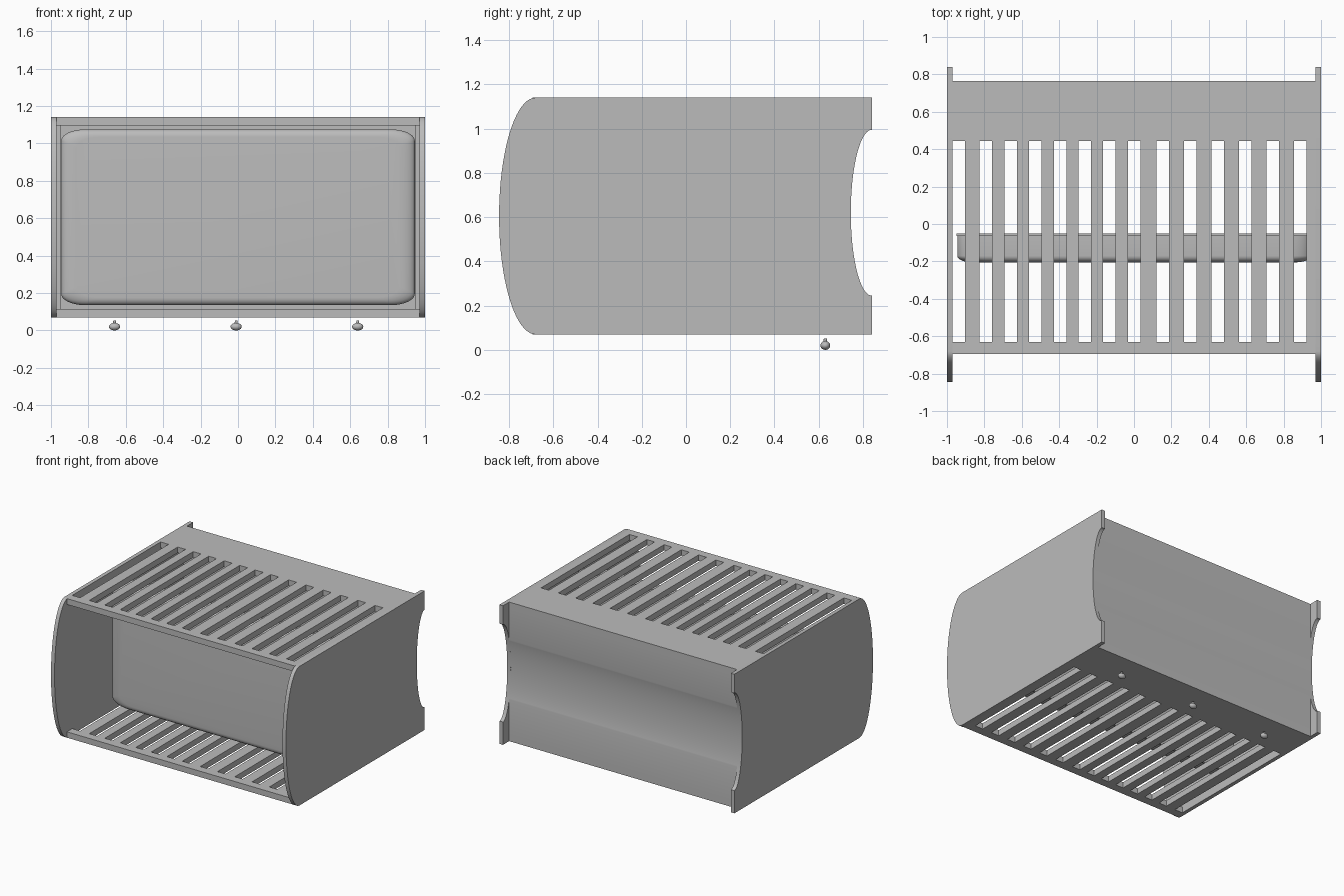
import bpy, bmesh, math

old = bpy.data.objects.get("Cube")
if old:
    bpy.data.objects.remove(old)

grey = bpy.data.materials.new("plain grey")
grey.use_nodes = True
grey.diffuse_color = (0.5, 0.5, 0.5, 1)
grey.node_tree.nodes["Principled BSDF"].inputs["Base Color"].default_value = (0.5, 0.5, 0.5, 1)

LOW, HIGH, WALL, SIDE = 0.07, 1.14, 0.045, 0.97
MID = (LOW + HIGH) / 2


def finish(name, bm):
    bmesh.ops.recalc_face_normals(bm, faces=bm.faces)
    mesh = bpy.data.meshes.new(name)
    bm.to_mesh(mesh)
    bm.free()
    obj = bpy.data.objects.new(name, mesh)
    bpy.context.collection.objects.link(obj)
    mesh.materials.append(grey)
    bpy.ops.object.select_all(action='DESELECT')
    obj.select_set(True)
    bpy.context.view_layer.objects.active = obj
    bpy.ops.object.shade_smooth_by_angle(angle=math.radians(30))
    return obj


def extrude_profile(name, points, x0, x1):
    """Extrude a (y, z) outline along x."""
    bm = bmesh.new()
    face = bm.faces.new([bm.verts.new((x0, y, z)) for y, z in points])
    moved = bmesh.ops.extrude_face_region(bm, geom=[face])["geom"]
    verts = [v for v in moved if isinstance(v, bmesh.types.BMVert)]
    bmesh.ops.translate(bm, verts=verts, vec=(x1 - x0, 0, 0))
    return finish(name, bm)


def arc(cy, cz, ry, rz, a0, a1, steps=40):
    angles = [math.radians(a0 + (a1 - a0) * i / steps) for i in range(steps + 1)]
    return [(cy + ry * math.cos(a), cz + rz * math.sin(a)) for a in angles]


# Side plates: bowed front edge, scooped rear edge
side = arc(-0.68, MID, 0.165, MID - LOW, 90, 270)
side += [(0.84, LOW)] + arc(0.84, 0.62, 0.095, 0.375, 270, 90) + [(0.84, HIGH)]
extrude_profile("left_side_plate", side, SIDE, 1)
extrude_profile("right_side_plate", side, -1, -SIDE)

# Rear wall with the same scoop running across it
edge = math.degrees(math.acos(-0.075 / 0.095))
rear = [(0.72, LOW + WALL), (0.72, HIGH - WALL), (0.765, HIGH - WALL)]
rear += arc(0.84, 0.62, 0.095, 0.375, edge, 360 - edge) + [(0.765, LOW + WALL)]
extrude_profile("rear_wall", rear, -SIDE, SIDE)

# Slotted top and bottom plates
starts = [-SIDE] + [-0.825 + 0.132 * i for i in range(7)] + [0.12 + 0.147 * i for i in range(6)]
xs = [x for s in starts for x in (s, s + 0.067)] + [SIDE]
ys = [-0.695, -0.63, 0.445, 0.765]


def slotted_plate(name, z):
    bm = bmesh.new()
    grid = [[bm.verts.new((x, y, z)) for y in ys] for x in xs]
    for i in range(len(xs) - 1):
        for j in range(len(ys) - 1):
            if j == 1 and i % 2 == 0:
                continue
            bm.faces.new((grid[i][j], grid[i + 1][j], grid[i + 1][j + 1], grid[i][j + 1]))
    moved = bmesh.ops.extrude_face_region(bm, geom=bm.faces[:])["geom"]
    verts = [v for v in moved if isinstance(v, bmesh.types.BMVert)]
    bmesh.ops.translate(bm, verts=verts, vec=(0, 0, WALL))
    return finish(name, bm)


slotted_plate("top_plate", HIGH - WALL)
slotted_plate("bottom_plate", LOW)

# Inner divider: thin backing sheet and cushioned front panel
sheet = [(-0.065, LOW + WALL), (-0.05, LOW + WALL), (-0.05, HIGH - WALL), (-0.065, HIGH - WALL)]
extrude_profile("divider_backing", sheet, -0.95, 0.95)


def panel_ring(bm, inset, y):
    hx, hz, rx, rz = 0.945 - inset, 0.47 - inset * 0.5, 0.13, 0.06
    ring = []
    for k, (sx, sz) in enumerate(((1, 1), (-1, 1), (-1, -1), (1, -1))):
        for x, z in arc(sx * (hx - rx), MID + sz * (hz - rz), rx, rz, 90 * k, 90 * k + 90, 10):
            ring.append(bm.verts.new((x, y, z)))
    return ring


bm = bmesh.new()
rings = [panel_ring(bm, 0, -0.065)]
for i in range(7):
    a = math.radians(15 * i)
    rings.append(panel_ring(bm, 0.08 * (1 - math.cos(a)), -0.17 - 0.035 * math.sin(a)))
for a, b in zip(rings, rings[1:]):
    for i in range(len(a)):
        j = (i + 1) % len(a)
        bm.faces.new((a[i], a[j], b[j], b[i]))
bm.faces.new(rings[0])
bm.faces.new(rings[-1])
finish("divider_panel", bm)

# Small knob feet near the rear
for name, x in (("right_foot", -0.66), ("middle_foot", -0.01), ("left_foot", 0.64)):
    bm = bmesh.new()
    ball = bmesh.ops.create_uvsphere(bm, u_segments=20, v_segments=12, radius=1)["verts"]
    bmesh.ops.scale(bm, verts=ball, vec=(0.03, 0.022, 0.02))
    bmesh.ops.translate(bm, verts=ball, vec=(x, 0.63, 0.02))
    neck = bmesh.ops.create_cone(bm, cap_ends=True, segments=14, radius1=0.009, radius2=0.007, depth=0.02)["verts"]
    bmesh.ops.translate(bm, verts=neck, vec=(x, 0.63, 0.042))
    finish(name, bm)
